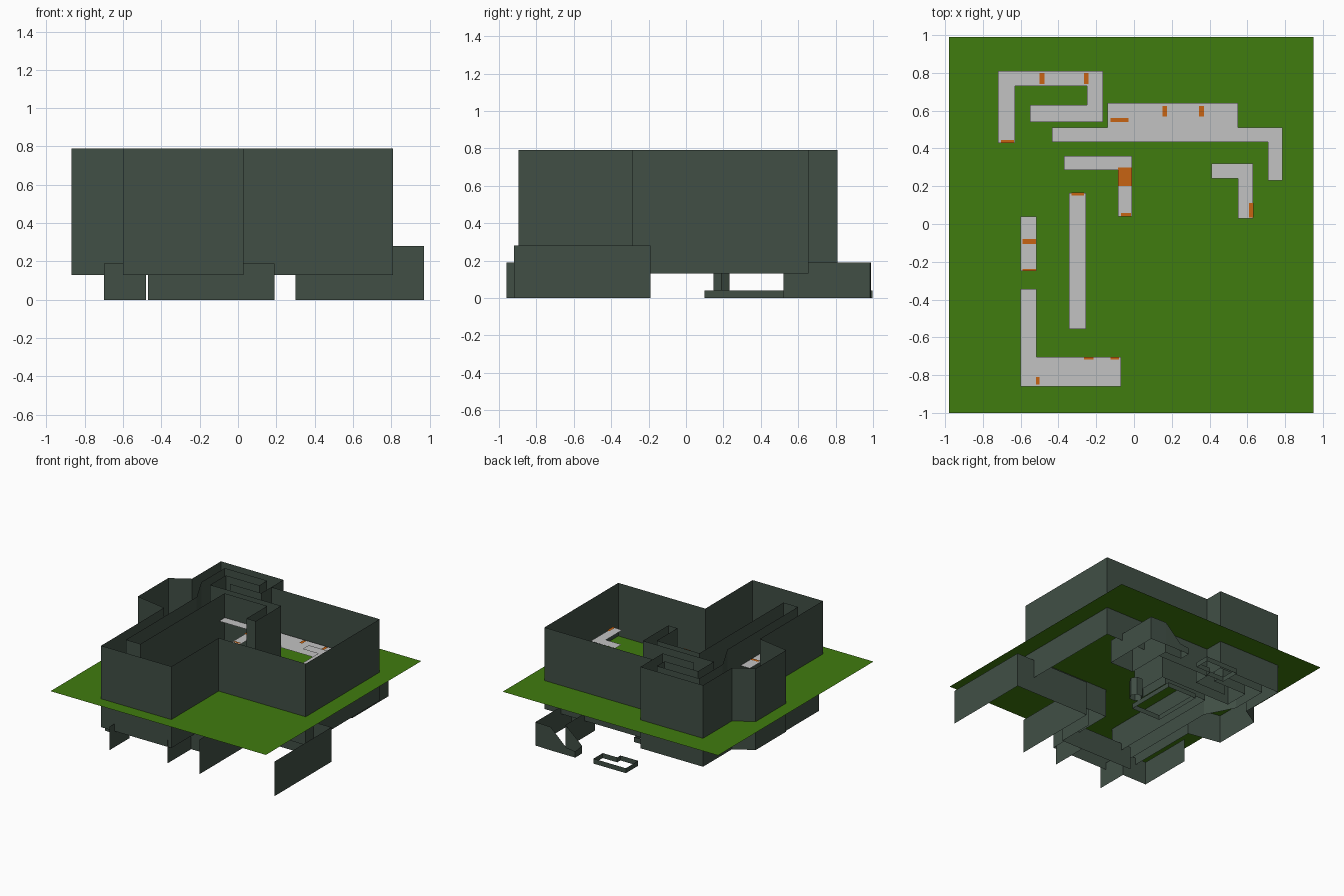
import bpy, math

def mat(name, rgb):
    m = bpy.data.materials.new(name)
    m.diffuse_color = (*rgb, 1)
    return m

DARK = mat("dark wall green", (0.052, 0.078, 0.06))
GREEN = mat("grass green", (0.051, 0.2, 0.0045))
GREY = mat("light grey", (0.54, 0.54, 0.54))
ORANGE = mat("orange", (0.57, 0.125, 0.006))

def add(name, verts, faces, m):
    me = bpy.data.meshes.new(name)
    me.from_pydata(verts, [], faces)
    me.materials.append(m)
    ob = bpy.data.objects.new(name, me)
    bpy.context.collection.objects.link(ob)
    return ob

def wall(name, pts, z0, z1, closed=False):
    """Thin wall standing on a plan path; z1 may be one height or one per point."""
    n = len(pts)
    tops = z1 if isinstance(z1, (list, tuple)) else [z1] * n
    verts = [(x, y, z0) for x, y in pts] + [(x, y, t) for (x, y), t in zip(pts, tops)]
    faces = [(i, (i + 1) % n, n + (i + 1) % n, n + i) for i in range(n if closed else n - 1)]
    return add(name, verts, faces, DARK)

def sheet(name, pts, z, m):
    return add(name, [(x, y, z) for x, y in pts], [tuple(range(len(pts)))], m)

def plate(name, x0, y0, x1, y1, z):
    sheet(name, [(x0, y0), (x1, y0), (x1, y1), (x0, y1)], z + 0.005, ORANGE)

# ground sheet
sheet("ground_sheet", [(-.98, -1), (.95, -1), (.95, .99), (-.98, .99)], 0.36, GREEN)

# tall outer wall
LO, HI = 0.13, 0.79
wall("outer_wall", [(-.6, -.895), (.03, -.895), (.03, -.29), (.81, -.29), (.81, .655),
                    (-.16, .655), (-.16, .81), (-.72, .81), (-.72, .44), (-.87, .35),
                    (-.87, -.04), (-.6, -.09)], LO, HI, True)
# tall inner wall between the corridors
wall("inner_wall", [(-.63, .43), (-.63, .73), (-.25, .73), (-.25, .63), (-.55, .63),
                    (-.55, .43), (.085, .43), (.085, .105), (.003, .105), (.003, .37),
                    (-.38, .37), (-.38, -.705), (-.51, -.705), (-.51, .2)], LO, HI, True)
wall("divider_wall", [(-.16, .655), (-.16, .527), (-.44, .527)], LO, HI)

# low walls below the ground
wall("low_right_wall", [(.3, -.92), (.3, -.19), (.97, -.19), (.97, -.92)], 0, 0.28)
wall("low_left_wall", [(-.48, -.96), (-.48, -.7), (-.7, -.7), (-.7, -.25)], 0, 0.19)
wall("low_middle_wall", [(-.47, -.6), (0, -.6), (0, -.9)], 0, 0.19)
wall("low_middle_side", [(0, -.6), (.19, -.6), (.19, -.3)], 0, 0.19)
wall("low_back_wall", [(.66, .52), (.66, .985), (.52, .99), (.38, .99), (.3, .99)],
     0, [.19, .19, .19, .06, .05])
wall("low_back_return", [(.3, .99), (.3, .9), (.45, .9), (.45, .52), (.66, .52)],
     0, [.05, .06, .19, .19, .19])
wall("back_kerb", [(.13, .998), (.13, .88), (0, .88), (0, .84), (-.16, .84), (-.16, .998)],
     0, 0.04, True)
wall("inner_kerb", [(-.16, .1), (.1, .1), (.1, .52), (-.16, .52)], 0, 0.04, True)
wall("small_post", [(.14 + .05 * math.cos(a * math.pi / 3), .19 + .05 * math.sin(a * math.pi / 3))
                    for a in range(6)], 0.04, 0.19, True)

# grey walkways
sheet("u_walkway", [(-.72, .43), (-.63, .43), (-.63, .73), (-.25, .73), (-.25, .63), (-.55, .63),
                    (-.55, .54), (-.165, .54), (-.165, .81), (-.72, .81)], 0.5, GREY)
sheet("main_walkway", [(-.435, .433), (.71, .433), (.71, .23), (.785, .23), (.785, .51), (.55, .51),
                       (.55, .64), (-.14, .64), (-.14, .51), (-.435, .51)], 0.45, GREY)
sheet("right_walkway", [(.41, .24), (.55, .24), (.55, .03), (.63, .03), (.63, .32), (.41, .32)],
      0.6, GREY)
sheet("middle_walkway", [(-.37, .285), (-.085, .285), (-.085, .04), (-.01, .04), (-.01, .36),
                         (-.37, .36)], 0.6, GREY)
sheet("long_walkway", [(-.345, -.555), (-.255, -.555), (-.255, .165), (-.345, .165)], 0.45, GREY)
sheet("left_walkway", [(-.6, -.25), (-.515, -.25), (-.515, .04), (-.6, .04)], 0.6, GREY)
sheet("front_walkway", [(-.6, -.86), (-.07, -.86), (-.07, -.705), (-.515, -.705), (-.515, -.345),
                        (-.6, -.345)], 0.5, GREY)

# orange door markers
doors = [(-.5, .74, -.475, .8, .5), (-.265, .74, -.24, .8, .5), (-.705, .43, -.635, .445, .5),
         (-.125, .54, -.03, .56, .45), (.15, .57, .175, .625, .45), (.345, .57, .37, .625, .45),
         (-.085, .2, -.01, .3, .6), (-.07, .04, -.015, .058, .6), (-.33, .152, -.265, .167, .45),
         (.61, .035, .632, .11, .6), (-.59, -.105, -.52, -.08, .6), (-.59, -.25, -.52, -.238, .6),
         (-.265, -.718, -.215, -.705, .5), (-.125, -.718, -.08, -.705, .5),
         (-.52, -.85, -.5, -.81, .5)]
for i, d in enumerate(doors):
    plate(f"door_marker_{i + 1}", *d)
